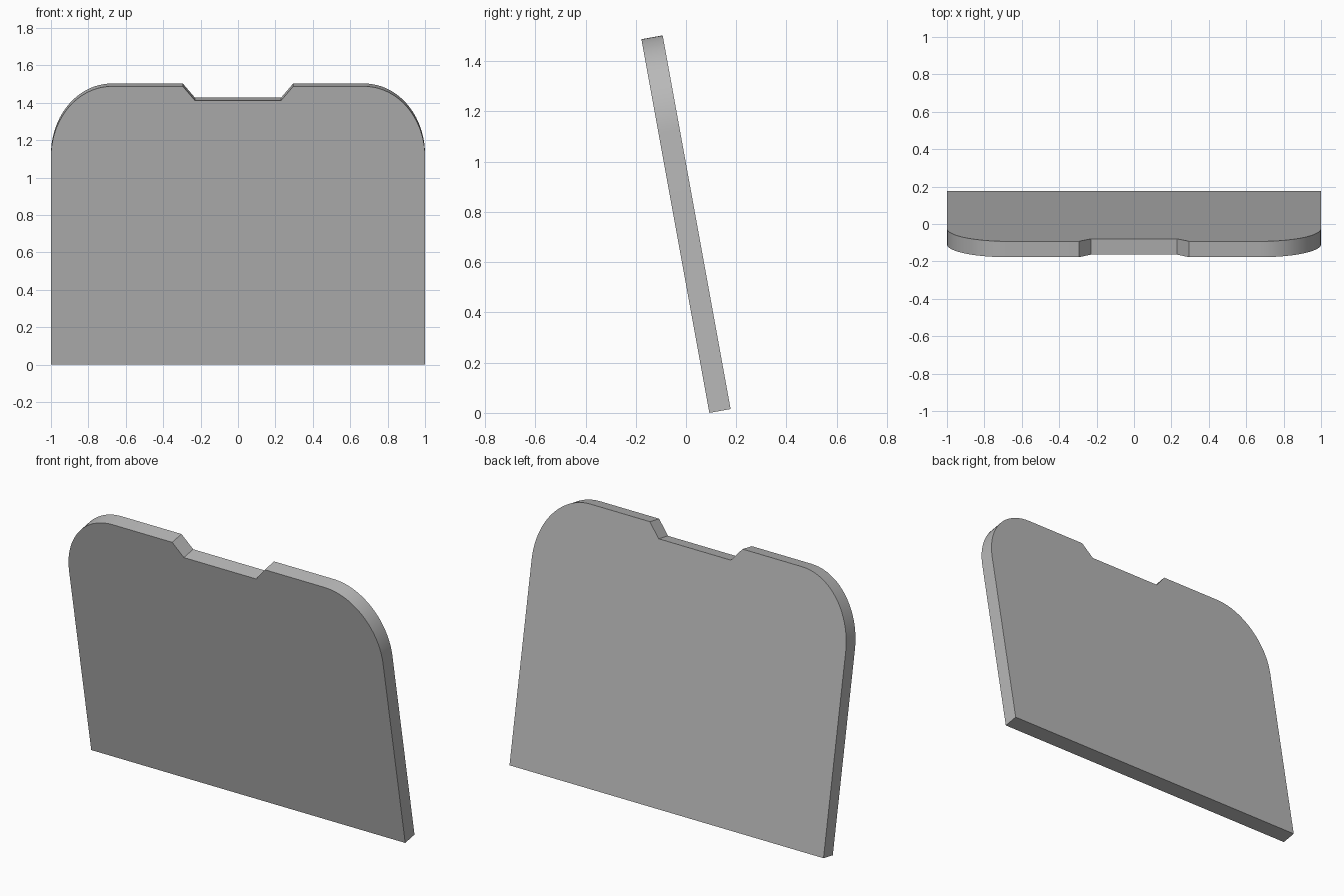
import bpy, bmesh, math
from mathutils import Matrix

if "Cube" in bpy.data.objects:
    bpy.data.objects.remove(bpy.data.objects["Cube"], do_unlink=True)

TILT = math.radians(10.3)
HEIGHT, THICK = 1.512, 0.086
CORNER_X, CORNER_Z = 0.325, 0.385
STEPS = 20

# Plain grey material
grey = bpy.data.materials.new("plain_grey")
grey.use_nodes = True
colour = (0.48, 0.48, 0.48, 1)
grey.diffuse_color = colour
grey.node_tree.nodes["Principled BSDF"].inputs["Base Color"].default_value = colour

# Right-hand half of the outline: straight side, rounded shoulder, centre notch
half = [(1, 0)]
for i in range(STEPS + 1):
    a = math.pi / 2 * i / STEPS
    half.append((1 - CORNER_X + CORNER_X * math.cos(a),
                 HEIGHT - CORNER_Z + CORNER_Z * math.sin(a)))
half += [(0.295, HEIGHT), (0.23, 1.435)]
outline = half + [(-x, z) for x, z in reversed(half)]

# Extrude the outline into a slab
bm = bmesh.new()
face = bm.faces.new([bm.verts.new((x, 0, z)) for x, z in outline])
extruded = bmesh.ops.extrude_face_region(bm, geom=[face])
back = [g for g in extruded["geom"] if isinstance(g, bmesh.types.BMVert)]
bmesh.ops.translate(bm, verts=back, vec=(0, THICK, 0))
bmesh.ops.recalc_face_normals(bm, faces=bm.faces)

# Lean the slab forward, then centre it and rest it on the ground
bmesh.ops.transform(bm, matrix=Matrix.Rotation(TILT, 4, "X"), verts=bm.verts)
ys = [v.co.y for v in bm.verts]
low = min(v.co.z for v in bm.verts)
bmesh.ops.translate(bm, verts=bm.verts, vec=(0, -(min(ys) + max(ys)) / 2, -low))

mesh = bpy.data.meshes.new("leaning_panel")
bm.to_mesh(mesh)
bm.free()
panel = bpy.data.objects.new("leaning_panel", mesh)
bpy.context.collection.objects.link(panel)
mesh.materials.append(grey)

# Smooth the rounded shoulders, keep the other edges sharp
bpy.ops.object.select_all(action="DESELECT")
panel.select_set(True)
bpy.context.view_layer.objects.active = panel
bpy.ops.object.shade_smooth_by_angle(angle=math.radians(30))
